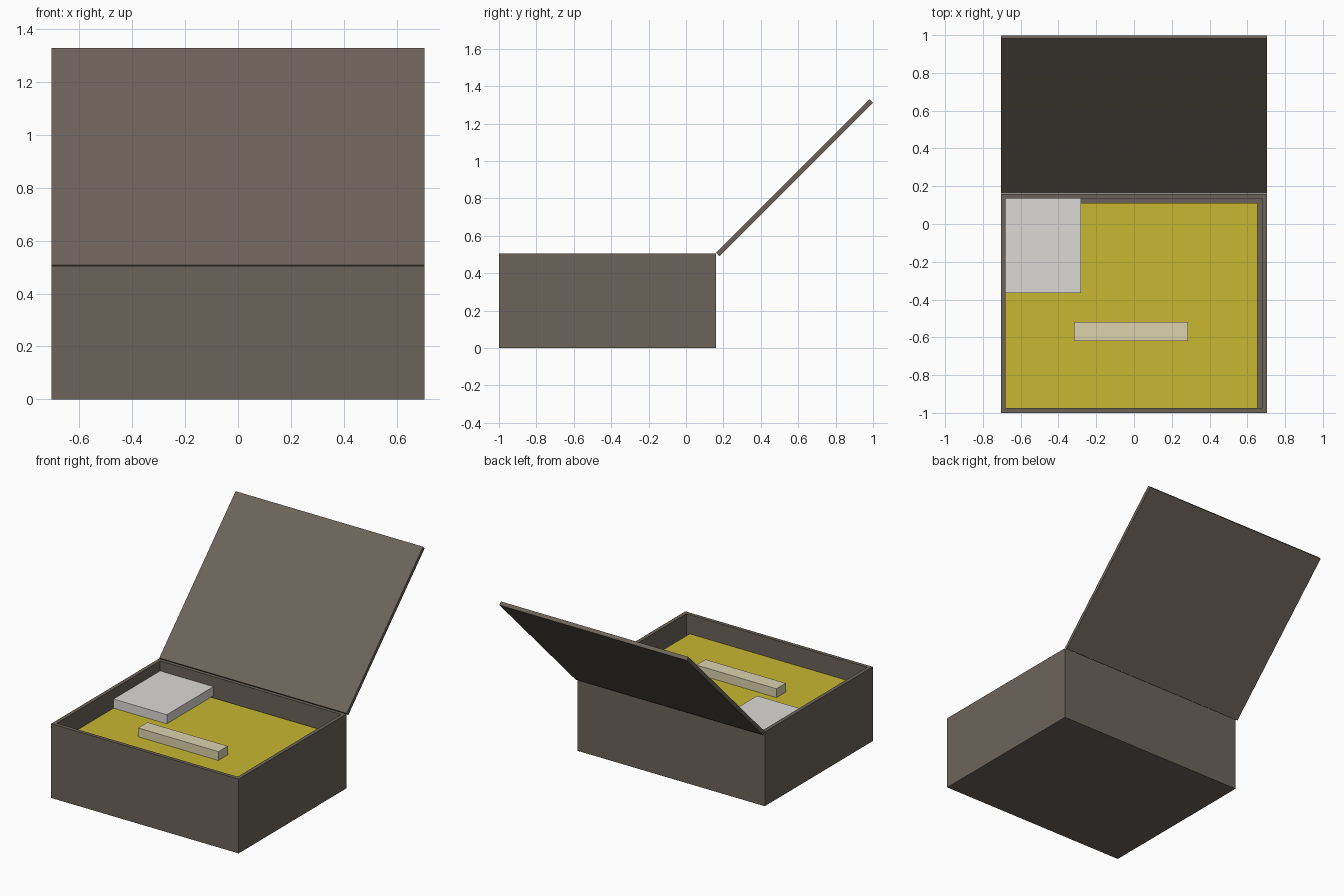
import bpy, bmesh, math
from mathutils import Matrix, Vector

if "Cube" in bpy.data.objects:
    bpy.data.objects.remove(bpy.data.objects["Cube"])


def material(name, rgb):
    m = bpy.data.materials.new(name)
    m.diffuse_color = (*rgb, 1)
    m.use_nodes = True
    m.node_tree.nodes["Principled BSDF"].inputs["Base Color"].default_value = m.diffuse_color
    return m


BROWN = material("dark brown", (0.150, 0.127, 0.102))
YELLOW = material("mustard yellow", (0.578, 0.473, 0.030))
WHITE = material("off white", (0.716, 0.701, 0.665))
CREAM = material("cream", (0.723, 0.645, 0.423))


def block(name, lo, hi, mat, cavity=None):
    """Box between two corners; cavity = (wall, depth) hollows it from the top."""
    lo, hi = Vector(lo), Vector(hi)
    mid = (lo + hi) / 2
    bm = bmesh.new()
    bmesh.ops.create_cube(bm, size=1, matrix=Matrix.Diagonal((*(hi - lo), 1)))
    if cavity:
        wall, depth = cavity
        bm.normal_update()
        top = max(bm.faces, key=lambda f: f.normal.z)
        bmesh.ops.inset_region(bm, faces=[top], thickness=wall, use_even_offset=True)
        out = bmesh.ops.extrude_discrete_faces(bm, faces=[top])
        bmesh.ops.translate(bm, verts=out["faces"][0].verts, vec=(0, 0, -depth))
        bmesh.ops.recalc_face_normals(bm, faces=bm.faces)
    mesh = bpy.data.meshes.new(name)
    bm.to_mesh(mesh)
    bm.free()
    mesh.materials.append(mat)
    ob = bpy.data.objects.new(name, mesh)
    ob.location = mid
    bpy.context.collection.objects.link(ob)
    return ob


W, T, H = 0.705, 0.025, 0.505      # half width, wall thickness, case height
BED = 0.375                        # height of the yellow filling

# Open case
block("case", (-W, -1, 0), (W, 0.16, H), BROWN, cavity=(T, H - T))

# Filling, leaving a narrow gap at the right and back walls
block("filling", (-W + T, -0.975, T), (0.655, 0.11, BED), YELLOW)

# Loose items lying on the filling
block("square_pad", (-W + T, -0.365, BED), (-0.28, 0.135, 0.437), WHITE)
block("long_bar", (-0.317, -0.62, BED), (0.287, -0.52, 0.435), CREAM)

# Lid, opened back at 45 degrees
lid = block("lid", (-W, -0.58, -T / 2), (W, 0.58, T / 2), BROWN)
lid.location = (0, 0.58, 0.91)
lid.rotation_euler.x = math.radians(45)
